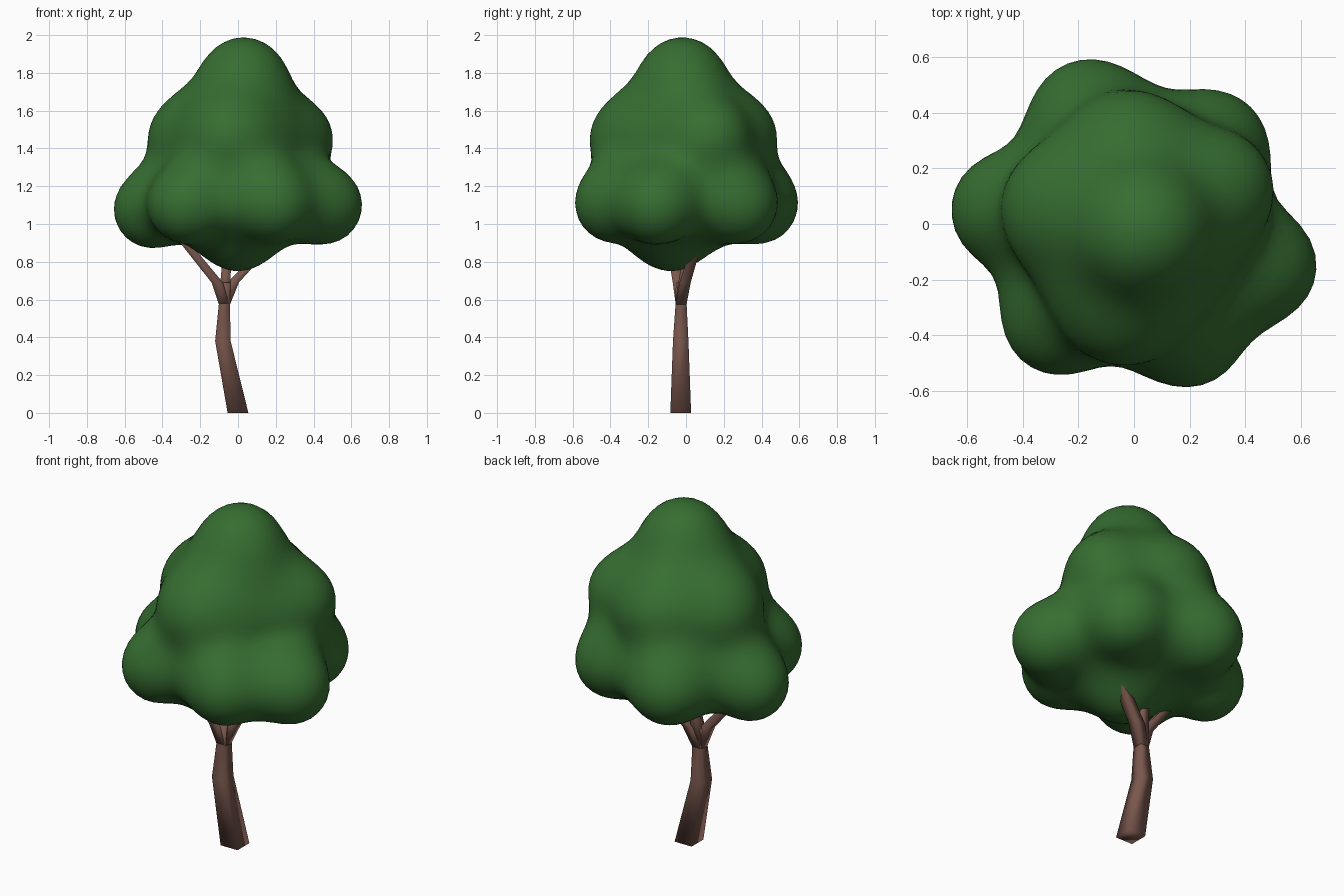
import bpy, bmesh, math
from mathutils import Vector

if "Cube" in bpy.data.objects:
    bpy.data.objects.remove(bpy.data.objects["Cube"])


def material(name, rgb):
    m = bpy.data.materials.new(name)
    m.diffuse_color = (*rgb, 1)
    m.use_nodes = True
    m.node_tree.nodes["Principled BSDF"].inputs["Base Color"].default_value = m.diffuse_color
    return m


def finish(name, bm, mat):
    bmesh.ops.recalc_face_normals(bm, faces=bm.faces)
    me = bpy.data.meshes.new(name)
    bm.to_mesh(me)
    bm.free()
    for p in me.polygons:
        p.use_smooth = True
    me.materials.append(mat)
    ob = bpy.data.objects.new(name, me)
    bpy.context.collection.objects.link(ob)
    return ob


def limb(name, points, mat):
    """Square tapered limb through (x, y, z, half width) points."""
    bm = bmesh.new()
    rings = []
    for x, y, z, r in points:
        rings.append([bm.verts.new((x + sx * r, y + sy * r, z))
                      for sx, sy in ((-1, -1), (1, -1), (1, 1), (-1, 1))])
    for a, b in zip(rings, rings[1:]):
        for i in range(4):
            j = (i + 1) % 4
            bm.faces.new((a[i], a[j], b[j], b[i]))
    bm.faces.new(rings[0][::-1])
    bm.faces.new(rings[-1])
    return finish(name, bm, mat)


leaf = material("leaf_green", (0.037, 0.155, 0.031))
bark = material("bark_brown", (0.19, 0.095, 0.073))

# Trunk and branches
limb("trunk", [(0, -0.028, 0, 0.055), (-0.08, -0.028, 0.38, 0.041),
               (-0.072, -0.026, 0.58, 0.029), (-0.068, -0.026, 0.69, 0.028)], bark)
limb("left_branch", [(-0.072, -0.026, 0.57, 0.028), (-0.11, -0.04, 0.69, 0.030),
                     (-0.28, -0.08, 0.90, 0.026), (-0.36, -0.09, 1.02, 0.015)], bark)
limb("right_branch", [(-0.072, -0.026, 0.57, 0.028), (-0.025, -0.005, 0.69, 0.030),
                      (0.17, 0.06, 0.90, 0.025), (0.27, 0.1, 1.0, 0.015)], bark)
limb("middle_branch", [(-0.07, -0.025, 0.6, 0.028), (-0.065, -0.01, 0.72, 0.026),
                       (-0.05, 0.03, 0.95, 0.018)], bark)

# Leaf clumps: x, y, z, radius, vertical squash
clumps = [
    (0.0, 0.0, 1.14, 0.45, 1.7),                                       # lower core
    (0.01, -0.01, 1.40, 0.39, 1),                                      # upper core
    (0.03, -0.02, 1.755, 0.235, 1),                                    # crown
    (-0.25, 0.06, 1.45, 0.22, 1), (-0.04, -0.28, 1.45, 0.225, 1),      # upper ring
    (0.30, 0.13, 1.45, 0.20, 1), (-0.02, 0.27, 1.46, 0.205, 1),
    (-0.45, 0.05, 1.08, 0.21, 1), (-0.27, -0.34, 1.10, 0.205, 1),      # lower ring
    (0.19, -0.38, 1.11, 0.21, 1), (0.45, -0.15, 1.10, 0.21, 1),
    (0.28, 0.28, 1.10, 0.20, 1), (-0.16, 0.38, 1.11, 0.215, 1),
    (0.0, -0.08, 0.965, 0.215, 1),                                     # underside
]


def field(p, k=0.17):
    """Distance to the smoothly blended clumps."""
    d = 10.0
    for x, y, z, r, s in clumps:
        e = Vector((p.x - x, p.y - y, (p.z - z) * s)).length - r
        h = max(k - abs(d - e), 0) / k
        d = min(d, e) - h * h * k / 4
    return d


# Canopy: a sphere shrunk inward onto the blended clumps
bm = bmesh.new()
bmesh.ops.create_icosphere(bm, subdivisions=5, radius=1)
centre = Vector((0, 0, 1.2))
for v in bm.verts:
    ray = v.co.normalized()
    t = 1.1
    for _ in range(50):
        d = field(centre + ray * t)
        t -= d * 0.6
        if d < 0.001:
            break
    v.co = centre + ray * t
bmesh.ops.smooth_vert(bm, verts=bm.verts, factor=0.5,
                      use_axis_x=True, use_axis_y=True, use_axis_z=True)
finish("canopy", bm, leaf)
